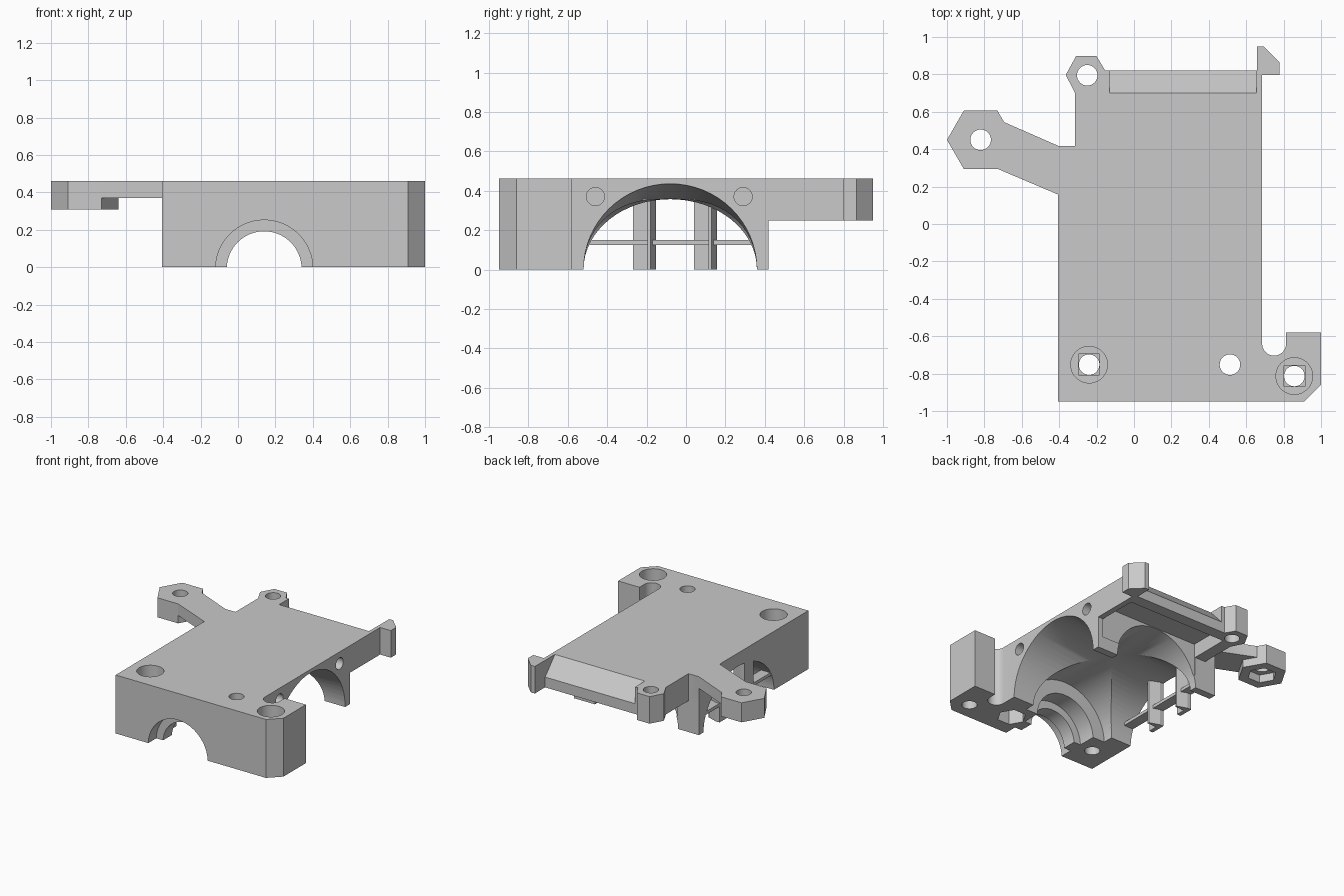
import bpy, bmesh, math

if "Cube" in bpy.data.objects:
    bpy.data.objects.remove(bpy.data.objects["Cube"], do_unlink=True)

grey = bpy.data.materials.new("plain_grey")
grey.use_nodes = True
colour = (0.585, 0.585, 0.585, 1)
grey.diffuse_color = colour
grey.node_tree.nodes["Principled BSDF"].inputs["Base Color"].default_value = colour

PLACE = {
    "X": lambda p, h: (h, p[0], p[1]),
    "Y": lambda p, h: (p[0], h, p[1]),
    "Z": lambda p, h: (p[0], p[1], h),
}


def loft(name, axis, sections):
    """Solid through (height, outline) sections along an axis."""
    bm = bmesh.new()
    rings = [[bm.verts.new(PLACE[axis](p, h)) for p in pts] for h, pts in sections]
    for a, b in zip(rings, rings[1:]):
        for i in range(len(a)):
            j = (i + 1) % len(a)
            bm.faces.new((a[i], a[j], b[j], b[i]))
    bm.faces.new(rings[0])
    bm.faces.new(rings[-1])
    bmesh.ops.recalc_face_normals(bm, faces=bm.faces)
    mesh = bpy.data.meshes.new(name)
    bm.to_mesh(mesh)
    bm.free()
    mesh.materials.append(grey)
    obj = bpy.data.objects.new(name, mesh)
    bpy.context.collection.objects.link(obj)
    return obj


def prism(name, axis, pts, a, b):
    return loft(name, axis, [(a, pts), (b, pts)])


def box(name, x0, x1, y0, y1, z0, z1):
    return prism(name, "Z", [(x0, y0), (x1, y0), (x1, y1), (x0, y1)], z0, z1)


def ring(cx, cy, rx, ry=None, n=64):
    ry = ry or rx
    return [(cx + rx * math.cos(math.tau * i / n), cy + ry * math.sin(math.tau * i / n))
            for i in range(n)]


def combine(target, tool, mode="DIFFERENCE"):
    mod = target.modifiers.new(mode.title(), "BOOLEAN")
    mod.operation, mod.object, mod.solver = mode, tool, "EXACT"
    bpy.context.view_layer.objects.active = target
    bpy.ops.object.modifier_apply(modifier=mod.name)
    bpy.data.objects.remove(tool, do_unlink=True)


TOP = 0.462
# Main housing outline with corner block, notch, clip and rear boss
notch = [(0.749 + 0.064 * math.cos(a), -0.64 - 0.064 * math.sin(a))
         for a in [math.pi * i / 16 for i in range(17)]]
outline = [(-0.405, -0.95), (0.91, -0.95), (1, -0.86), (1, -0.58), (0.813, -0.58)]
outline += notch
outline += [(0.685, 0.797), (0.778, 0.797), (0.778, 0.865), (0.692, 0.95), (0.657, 0.95),
            (0.657, 0.822), (-0.155, 0.822), (-0.2, 0.897), (-0.31, 0.897), (-0.365, 0.797),
            (-0.315, 0.7), (-0.315, 0.418), (-0.405, 0.418)]
body = prism("housing", "Z", outline, 0, TOP)

# Underside step, recess below the rear plate, sloped rear edge
combine(body, box("step", -1, 1, 0.418, 1.2, -0.1, 0.248))
combine(body, box("recess", -0.22, 0.64, 0.41, 0.73, 0.1, 0.36))
combine(body, prism("slope", "X", [(0.7, TOP), (0.84, 0.31), (0.84, 0.6), (0.7, 0.6)],
                    -0.13, 0.656))

# Long vault and stepped bearing seat along the depth
for radius, y0, y1 in [(0.26, -1.1, -0.85), (0.2, -0.9, -0.5),
                       (0.26, -0.74, -0.5), (0.365, -0.6, 0.45)]:
    combine(body, prism("bore", "Y", ring(0.14, -0.008, radius), y0, y1))

# Side arch, narrowing in height toward the middle
combine(body, loft("side_arch", "X", [(0.69, ring(-0.08, 0, 0.44, 0.436)),
                                      (0.14, ring(-0.08, 0, 0.44, 0.357)),
                                      (-0.6, ring(-0.08, 0, 0.44, 0.357))]))

# Blind screw holes in the side wall
for y in (-0.46, 0.29):
    combine(body, prism("side_hole", "X", ring(y, 0.37, 0.046, n=32), 0.5, 0.8))

# Bracket arm with a hexagonal end
arm = prism("arm", "Z", [(-0.35, 0.418), (-0.405, 0.418), (-0.7, 0.547), (-0.8, 0.547),
                         (-0.8, 0.297), (-0.735, 0.297), (-0.405, 0.157), (-0.35, 0.157)],
            0.37, TOP)
combine(arm, prism("arm_end", "Z", ring(-0.82, 0.45, 0.18, n=6), 0.308, TOP), "UNION")
combine(body, arm, "UNION")

# Vertical through holes
for x, y in [(-0.24, -0.752), (0.857, -0.813), (0.513, -0.752), (-0.25, 0.795), (-0.82, 0.45)]:
    combine(body, prism("hole", "Z", ring(x, y, 0.055, n=32), -0.2, 0.7))
# Screw head seats on top, with a square relief at the bottom
for x, y in [(-0.24, -0.752), (0.857, -0.813)]:
    combine(body, prism("head_seat", "Z", ring(x, y, 0.098, n=48), 0.32, 0.7))
    combine(body, box("relief", x - 0.056, x + 0.056, y - 0.056, y + 0.056, 0.305, 0.4))
# Hexagonal nut seats underneath
for x, y, z in [(0.513, -0.752, 0.12), (-0.82, 0.45, 0.37)]:
    combine(body, prism("nut_seat", "Z", ring(x, y, 0.105, n=6), -0.2, z))

# Guard posts, each a thin plate with an inward fin, and a rail across the side opening
for y in (-0.27, 0.04):
    profile = [(-0.403, y), (-0.37, y), (-0.37, y + 0.075), (-0.29, y + 0.075),
               (-0.29, y + 0.09), (-0.37, y + 0.117), (-0.403, y + 0.117)]
    prism("guard_post", "Z", profile, 0, 0.368)
box("guard_rail", -0.403, -0.32, -0.49, 0.33, 0.125, 0.15)

bpy.ops.object.select_all(action="DESELECT")
body.select_set(True)
bpy.context.view_layer.objects.active = body
bpy.ops.object.shade_smooth_by_angle(angle=math.radians(25))
